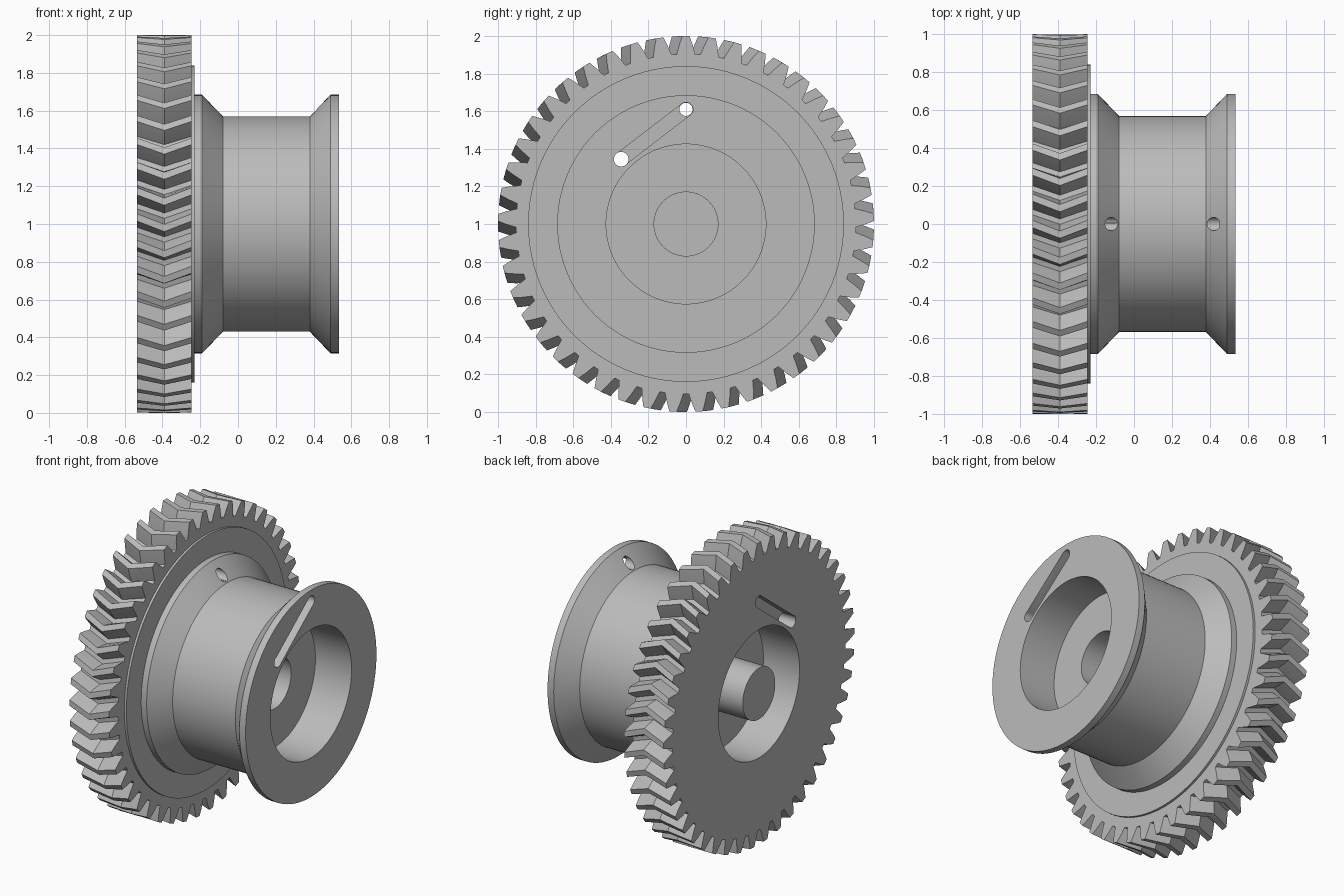
import bpy, bmesh
from math import sin, cos, pi, radians, atan2
from mathutils import Vector

cube = bpy.data.objects.get("Cube")
if cube:
    bpy.data.objects.remove(cube, do_unlink=True)

TEETH, SEGMENTS = 45, 96
X_BACK, X_GEAR, X_FRONT = -0.535, -0.245, 0.535
BORE, STUB = 0.425, 0.17
CENTRE = Vector((0, 0, 1))

steel = bpy.data.materials.new("plain_grey")
steel.use_nodes = True
grey = (0.5, 0.5, 0.5, 1)
steel.diffuse_color = grey
steel.node_tree.nodes["Principled BSDF"].inputs["Base Color"].default_value = grey


def make_object(name, bm):
    bmesh.ops.remove_doubles(bm, verts=bm.verts, dist=1e-5)
    bmesh.ops.recalc_face_normals(bm, faces=bm.faces)
    mesh = bpy.data.meshes.new(name)
    bm.to_mesh(mesh)
    bm.free()
    mesh.materials.append(steel)
    obj = bpy.data.objects.new(name, mesh)
    bpy.context.collection.objects.link(obj)
    return obj


def loft(name, sections):
    """Closed solid through matching rings of (x, y, z) points."""
    bm = bmesh.new()
    rings = [[bm.verts.new(p) for p in s] for s in sections]
    for a, b in zip(rings, rings[1:]):
        for i in range(len(a)):
            j = (i + 1) % len(a)
            bm.faces.new((a[i], a[j], b[j], b[i]))
    bm.faces.new(rings[0])
    bm.faces.new(rings[-1])
    return make_object(name, bm)


def polar(x, radius, angle):
    """Point about the wheel axis, angle measured from the top."""
    return (x, radius * sin(angle), 1 + radius * cos(angle))


def lathe(name, profile):
    """Revolve (x, radius) points around the wheel axis."""
    bm = bmesh.new()
    verts = [bm.verts.new((x, 0, 1 + r)) for x, r in profile]
    edges = [bm.edges.new(pair) for pair in zip(verts, verts[1:])]
    bmesh.ops.spin(bm, geom=verts + edges, cent=CENTRE, axis=(1, 0, 0),
                   angle=2 * pi, steps=SEGMENTS, use_merge=True)
    return make_object(name, bm)


def capsule(name, a, b, radius, x0, x1, n=16):
    """Rounded-end bar along x; a and b are (y, z) centres of its ends."""
    heading = atan2(b[1] - a[1], b[0] - a[0])
    outline = []
    for (cy, cz), start in ((a, heading + pi / 2), (b, heading - pi / 2)):
        for i in range(n + 1):
            t = start + pi * i / n
            outline.append((cy + radius * cos(t), cz + radius * sin(t)))
    return loft(name, [[(x, y, z) for y, z in outline] for x in (x0, x1)])


def pin(name, centre, radius):
    cy, cz = centre
    ring = [(cy + radius * cos(2 * pi * i / 32), cz + radius * sin(2 * pi * i / 32))
            for i in range(32)]
    return loft(name, [[(x, y, z) for y, z in ring] for x in (-0.7, 0.7)])


def cut(obj, cutters):
    bpy.context.view_layer.objects.active = obj
    for c in cutters:
        mod = obj.modifiers.new(c.name, "BOOLEAN")
        mod.operation, mod.solver, mod.object = "DIFFERENCE", "EXACT", c
        bpy.ops.object.modifier_apply(modifier=mod.name)


# Herringbone gear: one tooth outline repeated, its middle twisted
flank = [(3.1, 0.904), (2.05, 0.957), (1.1, 1.0)]
tooth = [(-a, r) for a, r in flank] + [(a, r) for a, r in reversed(flank)]


def gear_ring(x, twist):
    return [polar(x, r, radians(360 * k / TEETH + a + twist))
            for k in range(TEETH) for a, r in tooth]


gear = loft("herringbone_gear", [gear_ring(X_BACK, 0),
                                 gear_ring((X_BACK + X_GEAR) / 2, -3.2),
                                 gear_ring(X_GEAR, 0)])

# Drum with flared flanges, central web, blind socket and rear stub
drum = lathe("cable_drum", [
    (X_BACK, 0), (X_BACK, STUB), (-0.27, STUB), (-0.27, BORE), (X_GEAR, BORE),
    (X_GEAR, 0.84), (-0.23, 0.84), (-0.23, 0.685), (-0.19, 0.685),
    (-0.08, 0.57), (0.38, 0.57), (0.49, 0.685), (X_FRONT, 0.685),
    (X_FRONT, BORE), (0.27, BORE), (0.27, STUB), (-0.27, STUB * 0.999), (-0.27, 0)])

# Cutters: gear bore, two cable holes, and a slot on each end face
bore = loft("bore_cutter", [[polar(x, BORE, 2 * pi * i / SEGMENTS)
                             for i in range(SEGMENTS)] for x in (-0.7, 0)])
top_hole, side_hole = (0, 1.61), (-0.345, 1.345)
holes = [pin("top_hole_cutter", top_hole, 0.035),
         pin("side_hole_cutter", side_hole, 0.039)]
slots = [capsule(f"{side}_slot_cutter", top_hole, side_hole, 0.037, x0, x1)
         for side, x0, x1 in (("rear", -0.65, -0.465), ("front", 0.465, 0.65))]

cut(gear, [bore, slots[0]] + holes)
cut(drum, [slots[1]] + holes)
for helper in [bore] + holes + slots:
    bpy.data.objects.remove(helper, do_unlink=True)

# Smooth round walls, crisp edges
for obj in (gear, drum):
    bpy.ops.object.select_all(action="DESELECT")
    obj.select_set(True)
    bpy.context.view_layer.objects.active = obj
    bpy.ops.object.shade_smooth_by_angle(angle=radians(12 if obj == gear else 25))
